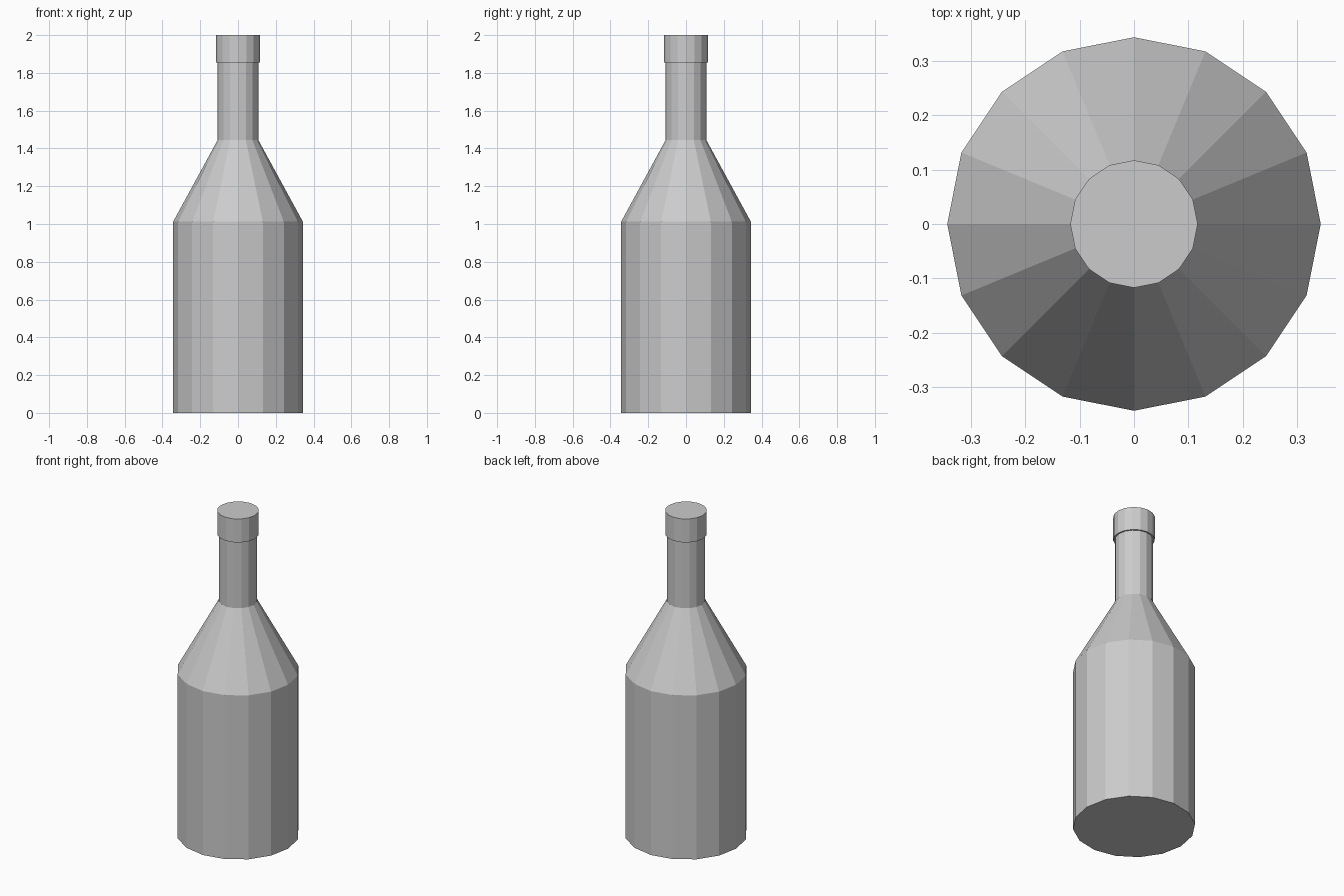
import bpy, bmesh
from math import cos, sin, tau

if "Cube" in bpy.data.objects:
    bpy.data.objects.remove(bpy.data.objects["Cube"])

SIDES = 16


def lathe(name, profile):
    """Closed flat-shaded solid from (radius, height) rings, bottom to top."""
    bm = bmesh.new()
    rings = [[bm.verts.new((r * cos(tau * i / SIDES), r * sin(tau * i / SIDES), z))
              for i in range(SIDES)] for r, z in profile]
    for low, high in zip(rings, rings[1:]):
        for i in range(SIDES):
            j = (i + 1) % SIDES
            bm.faces.new((low[i], low[j], high[j], high[i]))
    bm.faces.new(rings[0][::-1])
    bm.faces.new(rings[-1])
    mesh = bpy.data.meshes.new(name)
    bm.to_mesh(mesh)
    bm.free()
    obj = bpy.data.objects.new(name, mesh)
    bpy.context.collection.objects.link(obj)
    return obj


# Bottle body, sloping shoulder and neck (neck runs a little into the cap)
lathe("bottle", [(0.343, 0), (0.343, 1.013), (0.108, 1.444), (0.108, 1.88)])

# Cap
lathe("cap", [(0.117, 1.855), (0.117, 2.0)])
